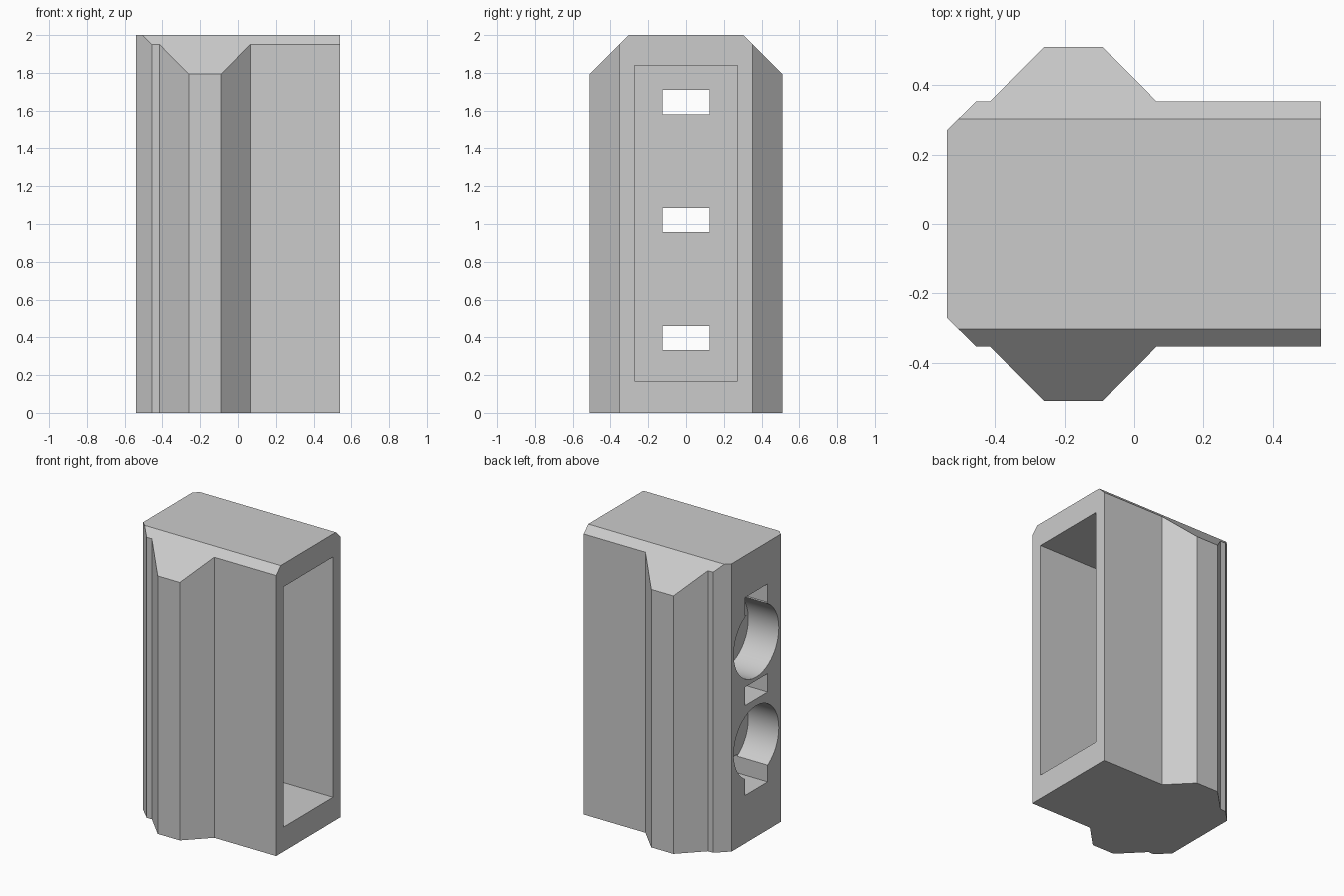
import bpy, bmesh, math
from mathutils import Matrix

if "Cube" in bpy.data.objects:
    bpy.data.objects.remove(bpy.data.objects["Cube"])

grey = bpy.data.materials.new("plain grey")
grey.use_nodes = True
grey.diffuse_color = (0.6, 0.6, 0.6, 1)
grey.node_tree.nodes["Principled BSDF"].inputs["Base Color"].default_value = (0.6, 0.6, 0.6, 1)


def make(name, bm, helper=False):
    bmesh.ops.recalc_face_normals(bm, faces=bm.faces)
    mesh = bpy.data.meshes.new(name)
    bm.to_mesh(mesh)
    bm.free()
    mesh.materials.append(grey)
    obj = bpy.data.objects.new(name, mesh)
    bpy.context.collection.objects.link(obj)
    if helper:
        obj.hide_render = True
        obj.display_type = 'WIRE'
    return obj


def prism(name, points, offset, helper=False):
    bm = bmesh.new()
    face = bm.faces.new([bm.verts.new(p) for p in points])
    result = bmesh.ops.extrude_face_region(bm, geom=[face])
    moved = [g for g in result["geom"] if isinstance(g, bmesh.types.BMVert)]
    bmesh.ops.translate(bm, verts=moved, vec=offset)
    return make(name, bm, helper)


def box(name, x0, x1, half_y, z0, z1):
    points = [(x0, -half_y, z0), (x0, half_y, z0), (x0, half_y, z1), (x0, -half_y, z1)]
    return prism(name, points, (x1 - x0, 0, 0), True)


def cut(target, cutter, operation='DIFFERENCE'):
    mod = target.modifiers.new(cutter.name, 'BOOLEAN')
    mod.operation = operation
    mod.solver = 'EXACT'
    mod.object = cutter
    bpy.context.view_layer.objects.active = target
    bpy.ops.object.modifier_apply(modifier=mod.name)
    bpy.data.objects.remove(cutter)


# Body: mirrored plan outline with a side rib, extruded upward
half = [(-0.54, 0.27), (-0.455, 0.353), (-0.415, 0.353), (-0.26, 0.51),
        (-0.09, 0.51), (0.065, 0.353), (0.54, 0.353)]
outline = half + [(x, -y) for x, y in reversed(half)]
body = prism("housing_body", [(x, y, 0) for x, y in outline], (0, 0, 2))

# Sloping shoulders at the top
for side in (-1, 1):
    wedge = [(-1, side * y, z) for y, z in ((0.203, 2.1), (0.803, 1.5), (0.803, 2.1))]
    cut(body, prism("shoulder_cutter", wedge, (2, 0, 0), True))

# Large rectangular pocket
cut(body, box("pocket_cutter", -0.12, 0.7, 0.272, 0.17, 1.84))

# Two round recesses on the opposite face
for z in (0.663, 1.358):
    bm = bmesh.new()
    bmesh.ops.create_cone(bm, cap_ends=True, segments=64, radius1=0.248, radius2=0.248,
                          depth=0.4, matrix=Matrix.Translation((-0.505, 0, z))
                          @ Matrix.Rotation(math.pi / 2, 4, 'Y'))
    cut(body, make("round_recess_cutter", bm, True))

# Three slots through the dividing wall
for z in (0.397, 1.022, 1.645):
    cut(body, box("slot_cutter", -0.7, 0.1, 0.125, z - 0.064, z + 0.064))

# Smooth the round recesses, keep the edges sharp
bpy.ops.object.select_all(action='DESELECT')
body.select_set(True)
bpy.context.view_layer.objects.active = body
bpy.ops.object.shade_smooth_by_angle(angle=math.radians(25))
